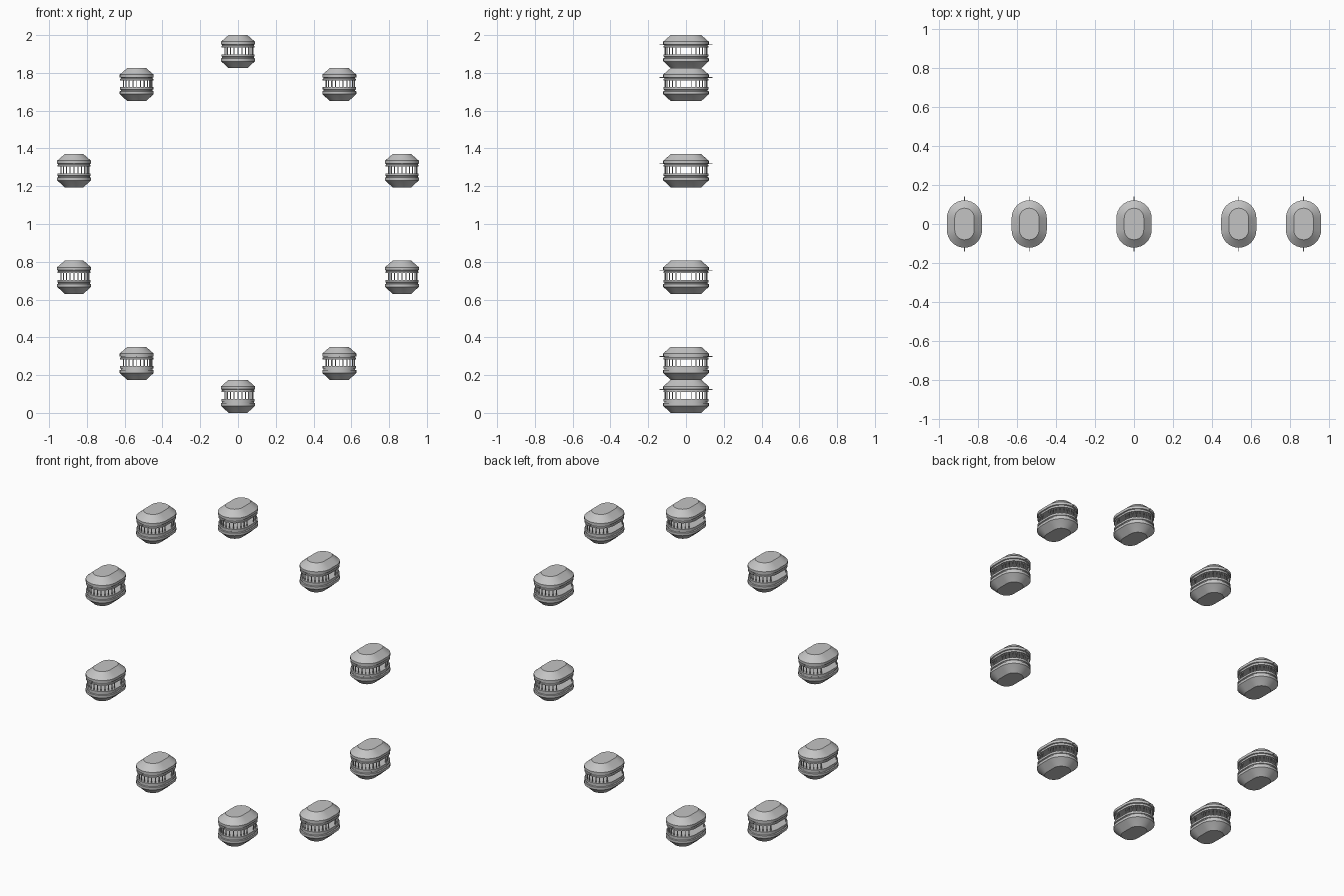
import bpy, bmesh, math
from mathutils import Matrix, Vector

cube = bpy.data.objects.get("Cube")
if cube:
    bpy.data.objects.remove(cube, do_unlink=True)

RADIUS = 0.09       # half width of a cabin
STRAIGHT = 0.031    # half length of its straight sides
WHEEL = 0.9125      # distance of the cabins from the hub
COUNT = 10

grey = bpy.data.materials.new("cabin_grey")
grey.use_nodes = True
colour = (0.55, 0.55, 0.55, 1)
grey.diffuse_color = colour
grey.node_tree.nodes["Principled BSDF"].inputs["Base Color"].default_value = colour


def stadium(inset, segments):
    """Rounded outline, long along y, as a list of (x, y, angle)."""
    r = RADIUS - inset
    points = []
    for side in (1, -1):
        for i in range(segments + 1):
            a = math.pi * i / segments + (0 if side > 0 else math.pi)
            points.append((r * math.cos(a), side * STRAIGHT + r * math.sin(a), a))
    return points


def finish(bm, name):
    bmesh.ops.recalc_face_normals(bm, faces=bm.faces)
    mesh = bpy.data.meshes.new(name)
    bm.to_mesh(mesh)
    bm.free()
    mesh.materials.append(grey)
    return mesh


def loft(name, profile):
    """Closed solid through stadium outlines given as (inset, height)."""
    bm = bmesh.new()
    rings = [[bm.verts.new((x, y, z)) for x, y, a in stadium(inset, 16)]
             for inset, z in profile]
    for low, high in zip(rings, rings[1:]):
        for i in range(len(low)):
            j = (i + 1) % len(low)
            bm.faces.new((low[i], low[j], high[j], high[i]))
    bm.faces.new(rings[0])
    bm.faces.new(rings[-1])
    return finish(bm, name)


# Roof with a flat top, a sloped edge and two bands over the windows
roof = loft("roof", [(0.008, 0.022), (0.002, 0.022), (0.002, 0.030), (0.006, 0.032),
                     (0.006, 0.036), (0.0, 0.038), (0.0, 0.053), (0.004, 0.056),
                     (0.04, 0.0875)])

# Lower body, with the sill on top and a tapered underside
body = loft("body", [(0.04, -0.0875), (0.004, -0.054), (0.0, -0.051), (0.0, -0.036),
                     (0.006, -0.034), (0.006, -0.028), (0.002, -0.026),
                     (0.002, -0.014), (0.008, -0.014)])

# Window posts around the rounded ends, left out at the open doorway
bm = bmesh.new()
for x, y, a in stadium(0.01, 12):
    if x < 0 and abs(y) < 0.06:
        continue
    place = (Matrix.Translation((x, y, 0.004)) @ Matrix.Rotation(a, 4, 'Z')
             @ Matrix.Diagonal((0.005, 0.004, 0.038, 1)))
    bmesh.ops.create_cube(bm, size=1, matrix=place)
posts = finish(bm, "window_posts")

# Thin axle through the roof
bm = bmesh.new()
bmesh.ops.create_cone(bm, cap_ends=True, segments=8, radius1=0.002, radius2=0.002,
                      depth=0.28, matrix=Matrix.Translation((0, 0, 0.037))
                      @ Matrix.Rotation(math.pi / 2, 4, 'X'))
axle = finish(bm, "axle")

# Upright cabins spaced evenly around the wheel
for k in range(COUNT):
    angle = math.pi / 2 + math.tau * k / COUNT
    spot = Vector((WHEEL * math.cos(angle), 0, 1 + WHEEL * math.sin(angle)))
    for mesh in (roof, body, posts, axle):
        part = bpy.data.objects.new(f"cabin_{k + 1}_{mesh.name}", mesh)
        part.location = spot
        bpy.context.collection.objects.link(part)
        if k == 0 and mesh is not posts:
            bpy.ops.object.select_all(action='DESELECT')
            part.select_set(True)
            bpy.context.view_layer.objects.active = part
            bpy.ops.object.shade_smooth_by_angle(angle=math.radians(25))
